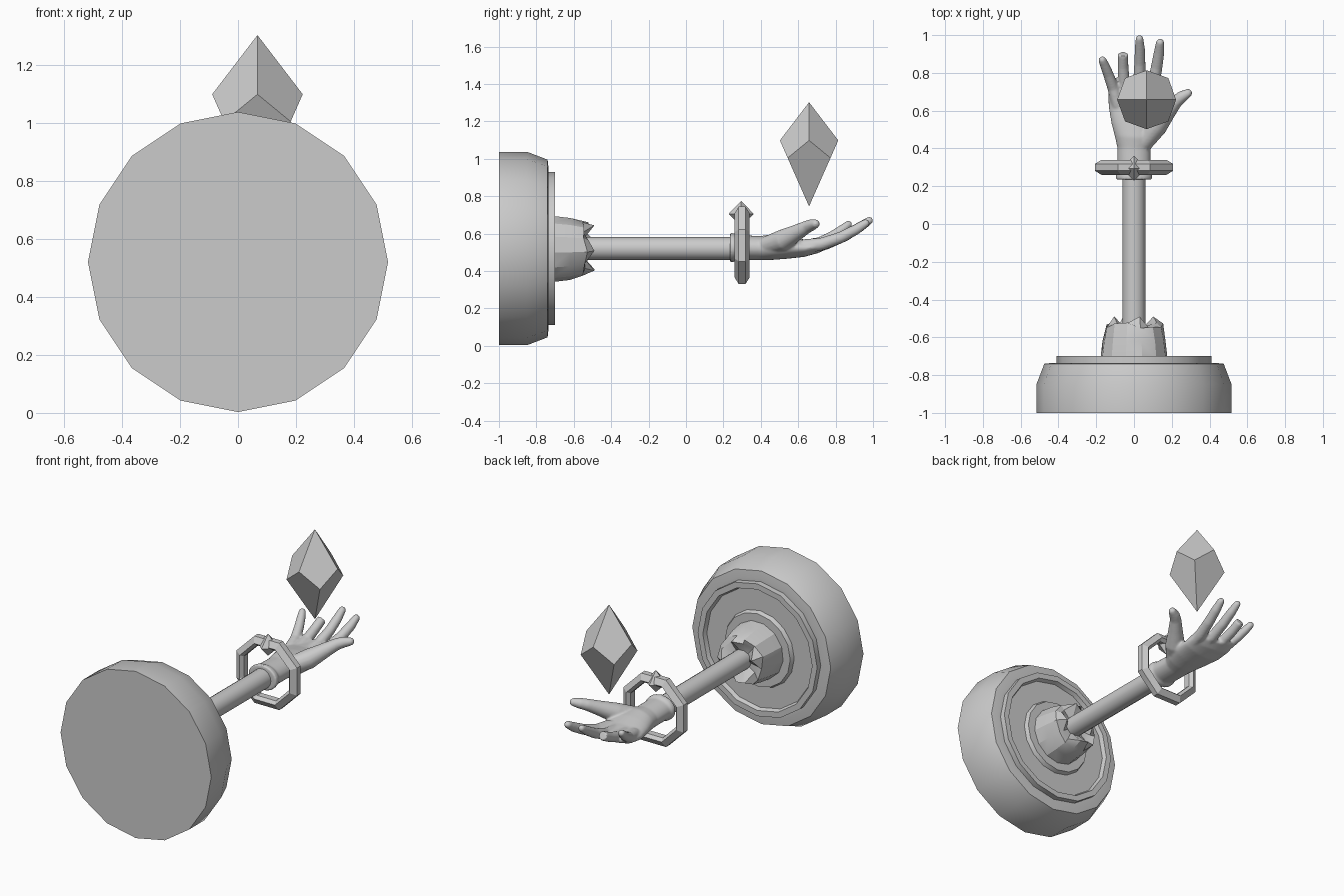
import bpy, bmesh, math, random
from mathutils import Vector

if "Cube" in bpy.data.objects:
    bpy.data.objects.remove(bpy.data.objects["Cube"])

AXIS_Z = 0.52


def finish(name, bm, angle=None):
    bmesh.ops.recalc_face_normals(bm, faces=bm.faces)
    me = bpy.data.meshes.new(name)
    bm.to_mesh(me)
    bm.free()
    ob = bpy.data.objects.new(name, me)
    bpy.context.collection.objects.link(ob)
    if angle:
        bpy.ops.object.select_all(action='DESELECT')
        ob.select_set(True)
        bpy.context.view_layer.objects.active = ob
        bpy.ops.object.shade_smooth_by_angle(angle=math.radians(angle))
    return ob


def bridge(bm, a, b):
    n = len(a)
    for i in range(n):
        j = (i + 1) % n
        bm.faces.new((a[i], a[j], b[j], b[i]))


def lathe(bm, profile, n, cz=AXIS_Z, start=-math.pi / 2, closed=False, jitter=None):
    """Rings of (radius, y) around the y axis, capped or closed into a torus."""
    rings = []
    for k, (r, y) in enumerate(profile):
        ring = []
        for i in range(n):
            a = start + math.tau * i / n
            dr, dy = jitter(k, i) if jitter else (0, 0)
            ring.append(bm.verts.new(((r + dr) * math.cos(a), y + dy, cz + (r + dr) * math.sin(a))))
        rings.append(ring)
    for a, b in zip(rings, rings[1:]):
        bridge(bm, a, b)
    if closed:
        bridge(bm, rings[-1], rings[0])
    else:
        bm.faces.new(rings[0])
        bm.faces.new(rings[-1])


def loft(bm, sections, n=20):
    """Elliptical sections (x, y, z, half width, half height) following a path."""
    pts = [Vector(s[:3]) for s in sections]
    rings = []
    for k, s in enumerate(sections):
        t = (pts[min(k + 1, len(pts) - 1)] - pts[max(k - 1, 0)]).normalized()
        side = t.cross(Vector((0, 0, 1))).normalized()
        up = side.cross(t)
        rings.append([bm.verts.new(pts[k] + side * s[3] * math.cos(math.tau * i / n)
                                   + up * s[4] * math.sin(math.tau * i / n)) for i in range(n)])
    for a, b in zip(rings, rings[1:]):
        bridge(bm, a, b)
    bm.faces.new(rings[0])
    bm.faces.new(rings[-1])


# Round base with stepped, recessed end face
bm = bmesh.new()
lathe(bm, [(0.517, -1), (0.517, -0.85), (0.475, -0.74), (0.43, -0.735), (0.41, -0.735),
           (0.41, -0.70), (0.375, -0.70), (0.365, -0.725), (0.235, -0.725),
           (0.225, -0.70), (0.17, -0.70)], 16)
finish("base", bm, 30)

# Broken collar with a jagged end
rng = random.Random(4)


def chips(k, i):
    if k == 2:
        return (rng.uniform(-0.012, 0.004), rng.uniform(-0.02, 0.015))
    if k == 3:
        return (rng.uniform(-0.015, 0.015), 0.025 if i % 3 == 0 else rng.uniform(-0.05, 0))
    return (0, 0)


bm = bmesh.new()
lathe(bm, [(0.18, -0.72), (0.168, -0.62), (0.153, -0.535), (0.115, -0.515), (0.05, -0.55)], 13, jitter=chips)
finish("collar", bm, 25)

# Straight rod
bm = bmesh.new()
lathe(bm, [(0.061, -0.60), (0.061, 0.27)], 16)
finish("rod", bm, 40)

# Open hand: palm, thumb and fingers fused into one surface
bm = bmesh.new()
loft(bm, [(0, 0.235, 0.525, 0.097, 0.078), (0, 0.262, 0.525, 0.097, 0.076), (0, 0.275, 0.525, 0.088, 0.066),
          (0, 0.40, 0.523, 0.088, 0.064), (0.008, 0.46, 0.527, 0.11, 0.068), (0.008, 0.54, 0.525, 0.128, 0.060),
          (0, 0.63, 0.522, 0.135, 0.047), (-0.002, 0.70, 0.530, 0.135, 0.035),
          (0.01, 0.75, 0.543, 0.115, 0.024)], 32)


def digit(path, cut=False):
    s = [(*p[:3], p[3], p[3]) for p in path]
    if not cut:
        a, b = Vector(path[-2][:3]), Vector(path[-1][:3])
        d, r = (b - a).normalized(), path[-1][3]
        for f, g in ((0.5, 0.87), (0.85, 0.53), (0.98, 0.2)):
            s.append((*(b + d * r * f), r * g, r * g))
    loft(bm, s, 16)


digit([(0.05, 0.43, 0.535, 0.05), (0.12, 0.52, 0.565, 0.058), (0.18, 0.595, 0.607, 0.043),
       (0.225, 0.65, 0.637, 0.034), (0.255, 0.675, 0.647, 0.031), (0.285, 0.692, 0.652, 0.024)])
digit([(-0.085, 0.63, 0.53, 0.036), (-0.11, 0.72, 0.552, 0.031), (-0.135, 0.79, 0.59, 0.028),
       (-0.155, 0.84, 0.625, 0.025), (-0.167, 0.868, 0.648, 0.021)])
digit([(-0.04, 0.64, 0.53, 0.036), (-0.053, 0.74, 0.547, 0.032), (-0.058, 0.83, 0.58, 0.029),
       (-0.058, 0.90, 0.615, 0.028)], cut=True)
digit([(0.025, 0.65, 0.53, 0.037), (0.028, 0.75, 0.547, 0.033), (0.031, 0.85, 0.588, 0.030),
       (0.031, 0.93, 0.635, 0.027), (0.029, 0.98, 0.669, 0.021)])
digit([(0.085, 0.63, 0.53, 0.040), (0.10, 0.73, 0.545, 0.034), (0.12, 0.83, 0.58, 0.031),
       (0.133, 0.91, 0.622, 0.028), (0.138, 0.96, 0.655, 0.022)])
hand = finish("hand", bm, 60)
mod = hand.modifiers.new("fuse", 'REMESH')
mod.mode = 'VOXEL'
mod.voxel_size = 0.007
mod.use_smooth_shade = True
mod = hand.modifiers.new("soften", 'SMOOTH')
mod.factor = 0.5
mod.iterations = 5

# Floating eight-sided bracelet
bm = bmesh.new()
k = 1 / math.cos(math.pi / 8)
lathe(bm, [(r * k, 0.30 + y) for r, y in ((0.207, -0.018), (0.207, 0.018), (0.172, 0.04),
                                          (0.155, 0.02), (0.155, -0.02), (0.172, -0.04))],
      8, cz=0.537, start=math.pi / 8, closed=True)
finish("bracelet", bm)


# Small stud on top of the bracelet
bm = bmesh.new()
lathe_ring = [bm.verts.new((0.067 * x, 0.295 + 0.067 * y, 0.705)) for x, y in ((1, 0), (0, 1), (-1, 0), (0, -1))]
tips = [bm.verts.new((0, 0.295, z)) for z in (0.775, 0.64)]
for i in range(4):
    for t in tips:
        bm.faces.new((lathe_ring[i], lathe_ring[(i + 1) % 4], t))
finish("bracelet_stud", bm)

# Floating crystal made of eight kite faces
bm = bmesh.new()
cx, cy = 0.067, 0.658
top, bottom = bm.verts.new((cx, cy, 1.302)), bm.verts.new((cx, cy, 0.745))
high, low = [], []
for i in range(4):
    a = math.pi / 2 * i
    b = a + math.pi / 4
    high.append(bm.verts.new((cx + 0.156 * math.cos(a), cy + 0.156 * math.sin(a), 1.098)))
    low.append(bm.verts.new((cx + 0.162 * math.cos(b), cy + 0.162 * math.sin(b), 1.004)))
for i in range(4):
    bm.faces.new((top, high[i], low[i], high[(i + 1) % 4]))
    bm.faces.new((bottom, low[i - 1], high[i], low[i]))
finish("crystal", bm)
